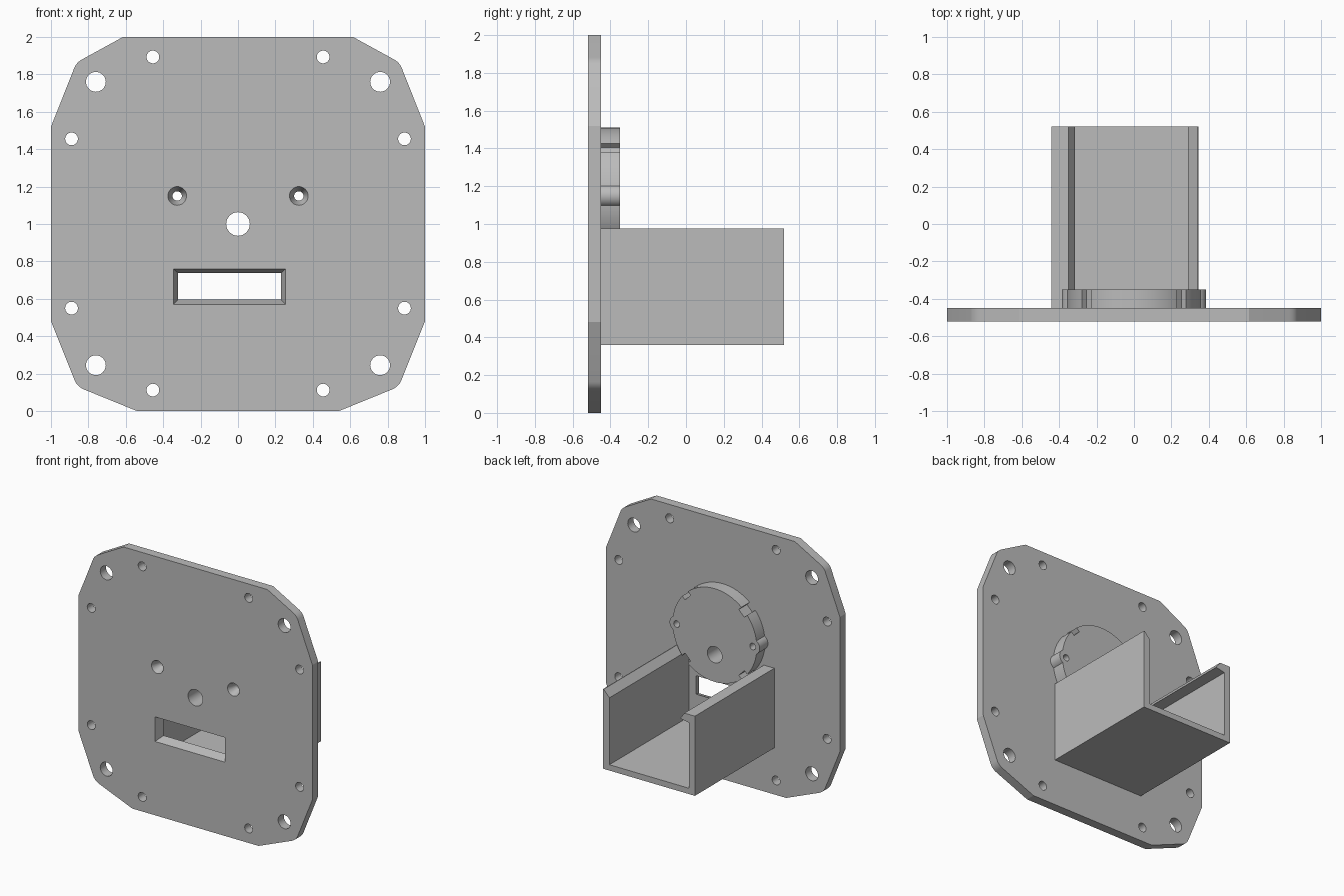
import bpy, bmesh, math
from math import cos, sin, radians, pi

if "Cube" in bpy.data.objects:
    bpy.data.objects.remove(bpy.data.objects["Cube"], do_unlink=True)

grey = bpy.data.materials.new("plain_grey")
grey.use_nodes = True
COLOUR = (0.5, 0.5, 0.5, 1)
grey.diffuse_color = COLOUR
grey.node_tree.nodes["Principled BSDF"].inputs["Base Color"].default_value = COLOUR

FRONT, BACK, BOSS_BACK, TRAY_BACK = -0.52, -0.45, -0.35, 0.52


def prism(name, near, y0, y1, far=None):
    """Solid between an xz outline at y0 and a matching outline at y1."""
    bm = bmesh.new()
    a = [bm.verts.new((x, y0, z)) for x, z in near]
    b = [bm.verts.new((x, y1, z)) for x, z in (far or near)]
    bm.faces.new(a)
    bm.faces.new(b[::-1])
    for i in range(len(a)):
        j = (i + 1) % len(a)
        bm.faces.new((a[i], b[i], b[j], a[j]))
    bmesh.ops.recalc_face_normals(bm, faces=bm.faces)
    mesh = bpy.data.meshes.new(name)
    bm.to_mesh(mesh)
    bm.free()
    mesh.materials.append(grey)
    obj = bpy.data.objects.new(name, mesh)
    bpy.context.collection.objects.link(obj)
    return obj


def circle(x, z, r, n=32):
    return [(x + r * cos(2 * pi * i / n), z + r * sin(2 * pi * i / n)) for i in range(n)]


def rect(x0, x1, z0, z1):
    return [(x0, z0), (x1, z0), (x1, z1), (x0, z1)]


def combine(obj, tools, operation):
    """Apply booleans and discard the tools."""
    for tool in tools:
        tool.hide_render = True
        mod = obj.modifiers.new("combine", "BOOLEAN")
        mod.operation, mod.solver, mod.object = operation, "EXACT", tool
    bpy.context.view_layer.update()
    graph = bpy.context.evaluated_depsgraph_get()
    mesh = bpy.data.meshes.new_from_object(obj.evaluated_get(graph))
    obj.modifiers.clear()
    obj.data = mesh
    for tool in tools:
        bpy.data.objects.remove(tool, do_unlink=True)


def smooth(obj, angle):
    bpy.ops.object.select_all(action="DESELECT")
    obj.select_set(True)
    bpy.context.view_layer.objects.active = obj
    bpy.ops.object.shade_smooth_by_angle(angle=radians(angle))


def rounded(p, q, r, n=5):
    """Curve from p to r, pulled towards corner q."""
    return [tuple((1 - t) ** 2 * a + 2 * t * (1 - t) * b + t * t * c
                  for a, b, c in zip(p, q, r)) for t in (i / n for i in range(n + 1))]


# Mounting plate outline, right half then mirrored
half = [(0.54, 0)]
half += rounded((0.83, 0.118), (0.862, 0.135), (0.874, 0.165))
half += [(1, 0.48), (1, 1.52)]
half += rounded((0.874, 1.838), (0.862, 1.865), (0.83, 1.882))
half += [(0.615, 2)]
outline = half + [(-x, z) for x, z in reversed(half)]
plate = prism("mounting_plate", outline, FRONT, BACK)

# Round holes in the plate
cut0, cut1 = FRONT - 0.05, BACK + 0.05
holes = [(0, 1.0, 0.063)]
for s in (-1, 1):
    for x, z, r in ((0.455, 1.893, 0.034), (0.455, 0.112, 0.034), (0.89, 1.455, 0.034),
                    (0.89, 0.55, 0.034), (0.76, 1.76, 0.053), (0.76, 0.245, 0.053)):
        holes.append((s * x, z, r))
cutters = [prism("hole_cutter", circle(*h), cut0, cut1) for h in holes]

# Countersunk screw holes and tapered slot
EAR_X, BOSS_Z = 0.325, 1.15
for s in (-1, 1):
    cutters.append(prism("screw_cutter", circle(s * EAR_X, BOSS_Z, 0.05), FRONT, BACK,
                         circle(s * EAR_X, BOSS_Z, 0.025)))
cutters.append(prism("slot_cutter", rect(-0.345, 0.255, 0.57, 0.76), FRONT, BACK,
                     rect(-0.32, 0.23, 0.596, 0.738)))
combine(plate, cutters, "DIFFERENCE")
smooth(plate, 20)

# Round boss with two screw ears
boss = prism("motor_boss", circle(0, BOSS_Z, 0.36, 72), BACK, BOSS_BACK)
ears = [prism("ear", circle(s * EAR_X, BOSS_Z, 0.06), BACK, BOSS_BACK) for s in (-1, 1)]
combine(boss, ears, "UNION")

# Rim notches and through holes in the boss
b0, b1 = BACK - 0.05, BOSS_BACK + 0.05
cutters = [prism("shaft_cutter", circle(0, 1.0, 0.063), b0, b1)]
for s in (-1, 1):
    cutters.append(prism("screw_cutter", circle(s * EAR_X, BOSS_Z, 0.025), b0, b1))
for quarter in (45, 135, 225, 315):
    a = radians(quarter)
    corners = [(r * cos(a) - t * sin(a), BOSS_Z + r * sin(a) + t * cos(a))
               for r, t in rect(0.325, 0.42, -0.034, 0.034)]
    cutters.append(prism("notch_cutter", corners, b0, b1))
combine(boss, cutters, "DIFFERENCE")
smooth(boss, 20)

# Open tray: floor, bevelled wall on the left, hooked wall on the right
LOW, TOP, FLOOR = 0.36, 0.975, 0.405
profile = [(-0.44, LOW), (0.345, LOW), (0.345, TOP), (0.339, TOP), (0.29, 0.922),
           (0.29, FLOOR), (-0.39, FLOOR), (-0.39, 0.91), (-0.315, 0.925),
           (-0.35, TOP), (-0.44, TOP)]
prism("tray_channel", profile, BACK, TRAY_BACK)
